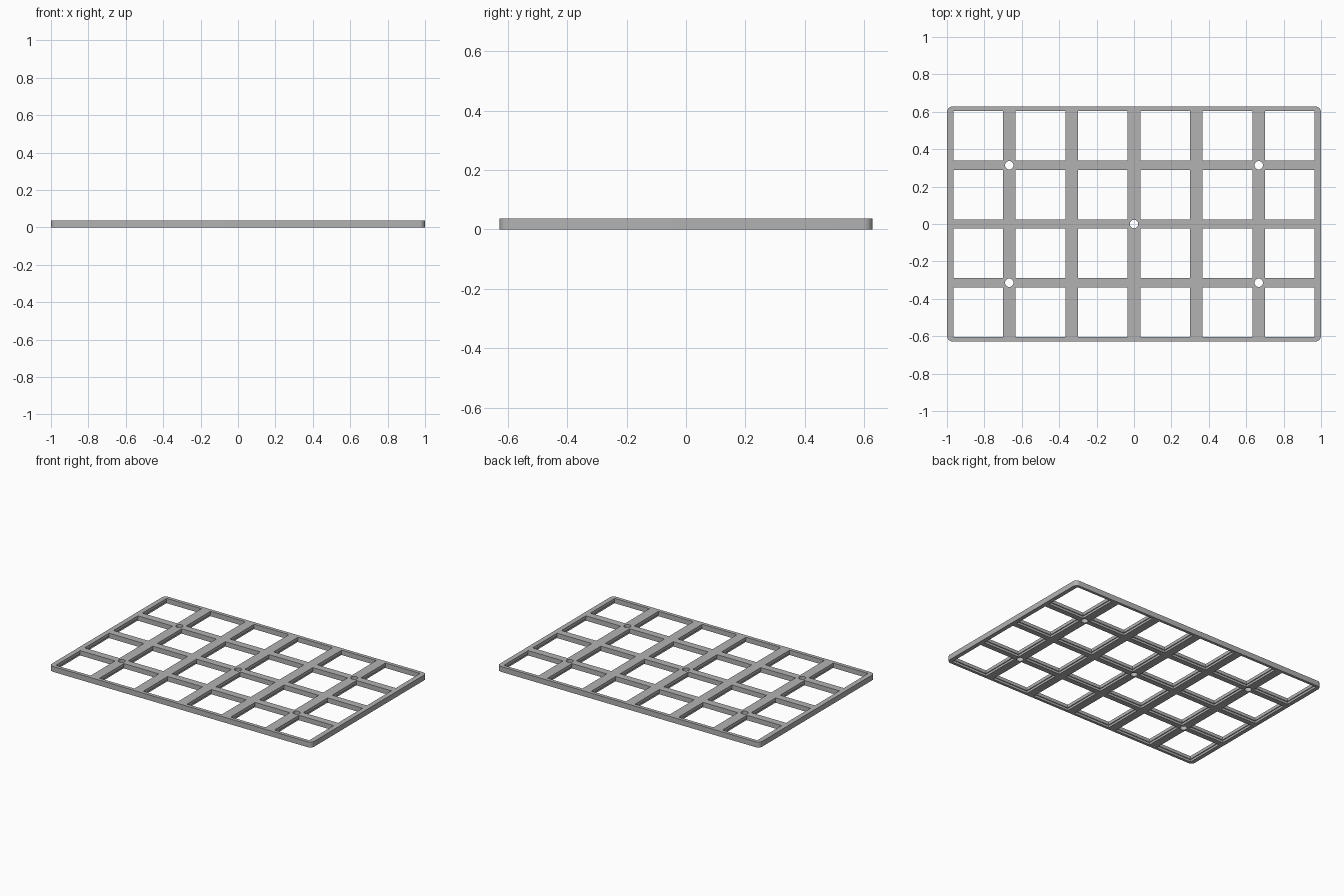
import bpy
import bmesh
from mathutils import Matrix, Vector

cube = bpy.data.objects.get("Cube")
if cube:
    bpy.data.objects.remove(cube, do_unlink=True)

COLS, ROWS = 6, 4
PITCH_X, PITCH_Y = 1 / 3, 0.314
OPENING, REBATE = 0.265, 0.277
THICK, LIP_Z = 0.037, 0.015
WIDTH, DEPTH = COLS * PITCH_X, ROWS * PITCH_Y

grey = bpy.data.materials.new("plain grey")
grey.use_nodes = True
grey.diffuse_color = (0.45, 0.45, 0.45, 1)
grey.node_tree.nodes["Principled BSDF"].inputs["Base Color"].default_value = grey.diffuse_color


def add_box(bm, centre, size):
    matrix = Matrix.Translation(centre) @ Matrix.Diagonal((*size, 1))
    return bmesh.ops.create_cube(bm, size=1, matrix=matrix)["verts"]


def make_object(name, bm):
    mesh = bpy.data.meshes.new(name)
    bm.to_mesh(mesh)
    bm.free()
    mesh.materials.append(grey)
    obj = bpy.data.objects.new(name, mesh)
    bpy.context.collection.objects.link(obj)
    return obj


def cell_cutter(name, side, bottom, top):
    bm = bmesh.new()
    for i in range(COLS):
        for j in range(ROWS):
            x = (i - (COLS - 1) / 2) * PITCH_X
            y = (j - (ROWS - 1) / 2) * PITCH_Y
            add_box(bm, (x, y, (bottom + top) / 2), (side, side, top - bottom))
    return make_object(name, bm)


# Plate blank with rounded upright corners
bm = bmesh.new()
add_box(bm, (0, 0, THICK / 2), (WIDTH, DEPTH, THICK))
uprights = [e for e in bm.edges
            if abs((e.verts[0].co - e.verts[1].co).normalized().z) > 0.9]
bmesh.ops.bevel(bm, geom=uprights, offset=0.03, segments=8, profile=0.5, affect="EDGES")
plate = make_object("grid_plate", bm)

# Through openings and the wider shallow rebates underneath
cutters = [
    cell_cutter("opening_cutter", OPENING, -0.1, 0.1),
    cell_cutter("rebate_cutter", REBATE, -0.1, LIP_Z),
]

# Screw holes where the bars cross
bm = bmesh.new()
for i, j in [(0, 0), (2, 1), (2, -1), (-2, 1), (-2, -1)]:
    bmesh.ops.create_cone(bm, cap_ends=True, segments=32, radius1=0.0225, radius2=0.0225,
                          depth=0.2, matrix=Matrix.Translation(Vector((i * PITCH_X, j * PITCH_Y, 0))))
cutters.append(make_object("screw_hole_cutter", bm))

# Cut everything out of the plate, then discard the cutters
bpy.context.view_layer.objects.active = plate
plate.select_set(True)
for cutter in cutters:
    cutter.hide_render = True
    mod = plate.modifiers.new(cutter.name, "BOOLEAN")
    mod.operation = "DIFFERENCE"
    mod.solver = "EXACT"
    mod.object = cutter
    bpy.ops.object.modifier_apply(modifier=mod.name)
    bpy.data.objects.remove(cutter, do_unlink=True)

bpy.ops.object.shade_smooth_by_angle(angle=0.5)
